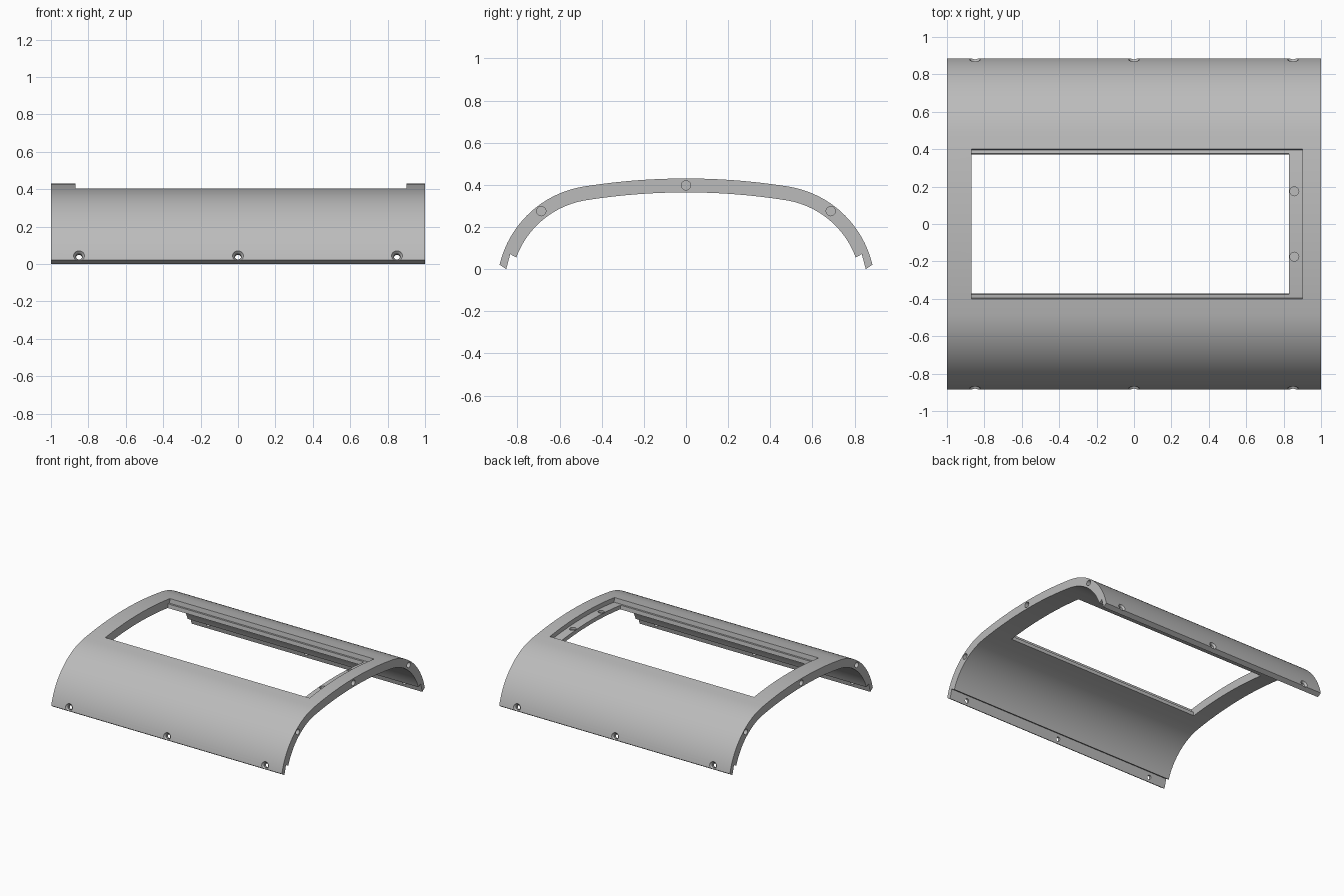
import bpy, bmesh
from math import sin, cos, asin, radians
from mathutils import Vector

cube = bpy.data.objects.get("Cube")
if cube:
    bpy.data.objects.remove(cube, do_unlink=True)

grey = bpy.data.materials.new("light_grey")
grey.use_nodes = True
colour = (0.5, 0.5, 0.5, 1)
grey.diffuse_color = colour
grey.node_tree.nodes["Principled BSDF"].inputs["Base Color"].default_value = colour

# Section: wide crown arc flowing into a tighter arc on each flank
TOP, CROWN_R, FLANK_R, WALL = 0.43, 3.1, 0.489, 0.066
JOIN = radians(9)
FLANK_Y = (CROWN_R - FLANK_R) * sin(JOIN)
FLANK_Z = TOP - CROWN_R + (CROWN_R - FLANK_R) * cos(JOIN)


def crown(inset, start, end, steps=24):
    """Points on the crown arc, angles measured from vertical."""
    r = CROWN_R - inset
    angles = [start + (end - start) * i / steps for i in range(steps + 1)]
    return [(r * sin(a), TOP - CROWN_R + r * cos(a)) for a in angles]


def half_arc(inset, end):
    """Crown centre to the foot of the +y flank."""
    pts = crown(inset, 0, JOIN, 12)
    r, steps = FLANK_R - inset, 32
    for i in range(1, steps + 1):
        a = JOIN + (end - JOIN) * i / steps
        pts.append((FLANK_Y + r * sin(a), FLANK_Z + r * cos(a)))
    return pts


def mirrored(pts):
    return [(-y, z) for y, z in reversed(pts[1:])] + pts


def finish(bm, name):
    bmesh.ops.recalc_face_normals(bm, faces=bm.faces)
    mesh = bpy.data.meshes.new(name)
    bm.to_mesh(mesh)
    bm.free()
    mesh.materials.append(grey)
    obj = bpy.data.objects.new(name, mesh)
    bpy.context.collection.objects.link(obj)
    return obj


def prism(name, section, x0, x1):
    bm = bmesh.new()
    face = bm.faces.new([bm.verts.new((x0, y, z)) for y, z in section])
    moved = bmesh.ops.extrude_face_region(bm, geom=[face])["geom"]
    verts = [g for g in moved if isinstance(g, bmesh.types.BMVert)]
    bmesh.ops.translate(bm, verts=verts, vec=(x1 - x0, 0, 0))
    return finish(bm, name)


def drill(name, centre, axis, r_in, r_out, depth):
    """Round cutter whose r_out end points along the axis."""
    bm = bmesh.new()
    bmesh.ops.create_cone(bm, cap_ends=True, segments=32,
                          radius1=r_in, radius2=r_out, depth=depth)
    obj = finish(bm, name)
    obj.rotation_mode = 'QUATERNION'
    obj.rotation_quaternion = Vector((0, 0, 1)).rotation_difference(Vector(axis))
    obj.location = centre
    return obj


# Curved cover with a stepped lip along both feet
outer = mirrored(half_arc(0, radians(76.8)))
inner = mirrored(half_arc(WALL, radians(69.8)))
lip = [(0.853, 0), (0.834, 0.071)]
section = outer + lip + inner[::-1] + [(-y, z) for y, z in reversed(lip)]
cover = prism("curved_cover", section, -1, 1)


# Window recess, then the smaller through opening that leaves a ledge
def window(name, half_width, inset_top, inset_bottom, x0, x1):
    a = asin(half_width / CROWN_R)
    pts = crown(inset_top, -a, a) + crown(inset_bottom, -a, a)[::-1]
    return prism(name, pts, x0, x1)


LEDGE = 0.035
cutters = [window("window_recess", 0.4, -0.05, LEDGE, -0.87, 0.9),
           window("window_opening", 0.38, -0.06, 0.15, -0.87, 0.83)]

# Blind holes in the ledge
for y in (-0.175, 0.175):
    cutters.append(drill("ledge_hole", (0.857, y, 0.4), (0, 0, 1), 0.024, 0.024, 0.05))

# Blind holes in both end faces
for x in (-1, 1):
    for y, z in ((0, 0.397), (-0.687, 0.275), (0.687, 0.275)):
        cutters.append(drill("end_hole", (x, y, z), (1, 0, 0), 0.022, 0.022, 0.1))

# Countersunk screw holes through the lips
tilt = radians(16)
for side in (-1, 1):
    axis = Vector((0, side * cos(tilt), sin(tilt)))
    surface = Vector((0, side * (FLANK_Y + FLANK_R * cos(tilt)),
                      FLANK_Z + FLANK_R * sin(tilt)))
    for x in (-0.85, 0, 0.85):
        spot = surface + Vector((x, 0, 0))
        cutters.append(drill("screw_hole", spot, axis, 0.016, 0.016, 0.12))
        cutters.append(drill("countersink", spot, axis, 0.018, 0.04, 0.03))

# Cut everything, then discard the cutters
bpy.context.view_layer.objects.active = cover
cover.select_set(True)
for cutter in cutters:
    cutter.hide_render = True
    mod = cover.modifiers.new("cut", 'BOOLEAN')
    mod.operation = 'DIFFERENCE'
    mod.solver = 'EXACT'
    mod.object = cutter
    bpy.context.view_layer.update()
    bpy.ops.object.modifier_apply(modifier=mod.name)
    bpy.data.objects.remove(cutter, do_unlink=True)

bpy.ops.object.shade_smooth_by_angle(angle=radians(20))
